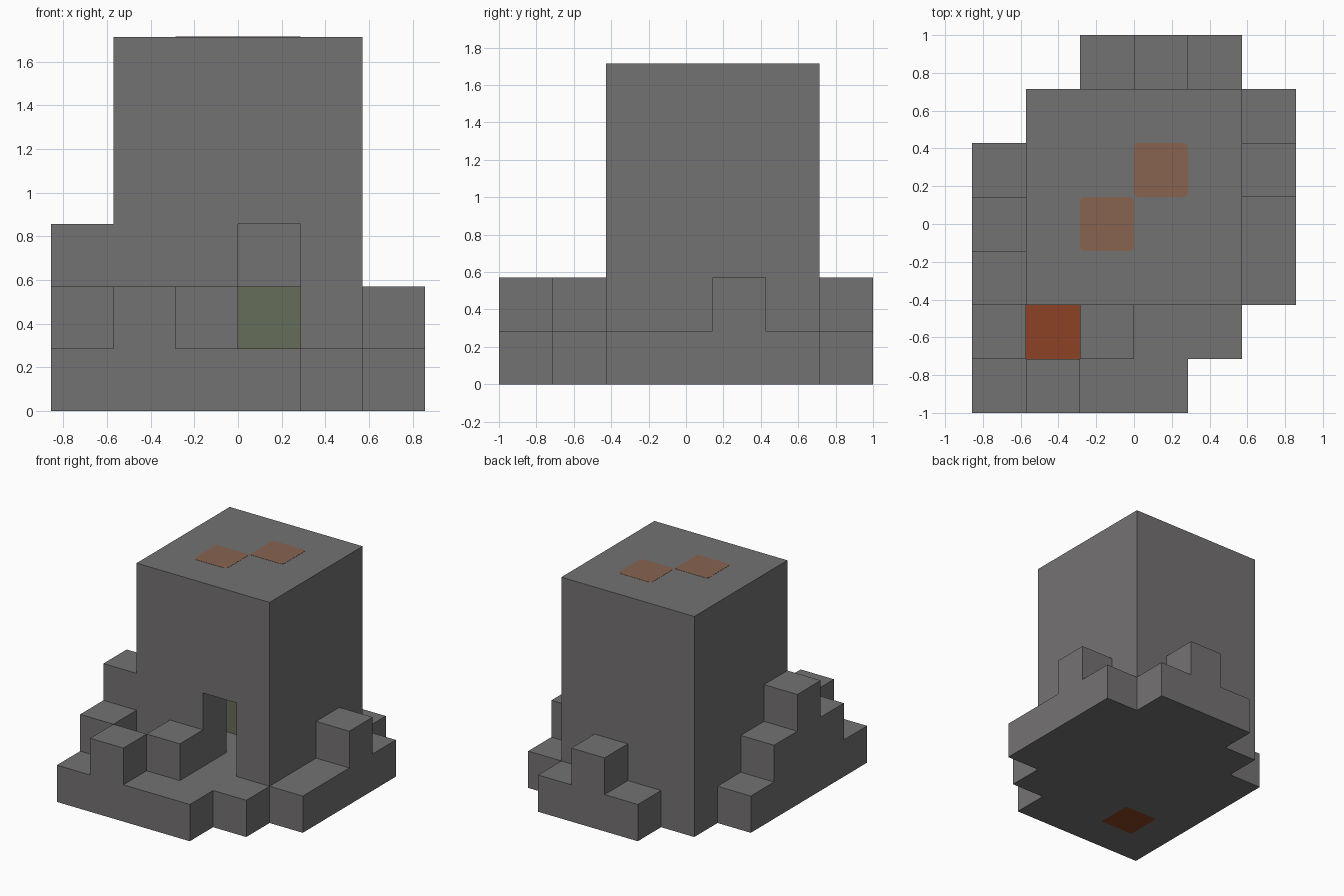
import bpy
import bmesh
from itertools import product
from mathutils import Vector

if "Cube" in bpy.data.objects:
    bpy.data.objects.remove(bpy.data.objects["Cube"], do_unlink=True)

U = 2 / 7                              # edge of one block
ORIGIN = Vector((-3 * U, -1.0, 0.0))   # corner of the block grid


def material(name, colour):
    m = bpy.data.materials.new(name)
    m.use_nodes = True
    m.diffuse_color = (*colour, 1)
    m.node_tree.nodes["Principled BSDF"].inputs["Base Color"].default_value = (*colour, 1)
    return m


stone = material("stone grey", (0.175, 0.168, 0.168))
lava = material("lava orange", (0.26, 0.054, 0.017))
ember = material("ember brown", (0.245, 0.126, 0.08))
moss = material("moss green", (0.133, 0.153, 0.098))


def cells(xs, ys, zs):
    return set(product(xs, ys, zs))


# Tower, with a room inside and a doorway in the front wall
room = cells((2, 3), (3, 4), (1, 2)) | cells((3,), (2,), (1, 2))
tower = cells(range(1, 5), range(2, 6), range(6)) - room

# Stepped rocks: block heights along each side of the tower
rows = {
    "front_rocks": [((i, 0), h) for i, h in enumerate((1, 2, 1, 1))]
                 + [((i, 1), h) for i, h in enumerate((2, 0, 2, 1, 1))],
    "right_rocks": [((0, j + 2), h) for j, h in enumerate((3, 2, 1))],
    "left_rocks": [((5, j + 2), h) for j, h in enumerate((1, 1, 2, 1))],
    "back_rocks": [((i + 2, 6), h) for i, h in enumerate((1, 2, 1))],
}
parts = {"tower": (tower, stone)}
for name, columns in rows.items():
    parts[name] = ({(i, j, k) for (i, j), h in columns for k in range(h)}, stone)

# Lava pool in the front rocks and mossy blocks at the back of the room
parts["lava_pool"] = (cells((1,), (1,), (0,)), lava)
parts["moss_blocks"] = (cells((2, 3), (4,), (1,)), moss)
solid = set().union(*(c for c, _ in parts.values()))


def finish(bm, name, mat):
    me = bpy.data.meshes.new(name)
    bm.to_mesh(me)
    bm.free()
    me.materials.append(mat)
    ob = bpy.data.objects.new(name, me)
    bpy.context.collection.objects.link(ob)


def build_blocks(name, blocks, mat):
    """Skin a set of blocks, leaving out faces buried against other blocks."""
    bm = bmesh.new()
    for cell in sorted(blocks):
        for axis, side in product(range(3), (0, 1)):
            near = list(cell)
            near[axis] += 2 * side - 1
            if tuple(near) in solid:
                continue
            a, b = (axis + 1) % 3, (axis + 2) % 3
            loop = [(0, 0), (1, 0), (1, 1), (0, 1)]
            verts = []
            for s, t in (loop if side else loop[::-1]):
                p = Vector(cell)
                p[axis] += side
                p[a] += s
                p[b] += t
                verts.append(bm.verts.new(ORIGIN + p * U))
            bm.faces.new(verts)
    bmesh.ops.remove_doubles(bm, verts=bm.verts, dist=0.001)
    finish(bm, name, mat)


for part, (blocks, mat) in parts.items():
    build_blocks(part, blocks, mat)


def build_plate(name, i, j, k, mat, thick=0.003, cut=0.015):
    """Thin square plate with clipped corners on top of a block level."""
    bm = bmesh.new()
    bmesh.ops.create_cube(bm, size=1)
    for v in bm.verts:
        v.co = ORIGIN + Vector((i + 0.5, j + 0.5, k)) * U + Vector(
            (v.co.x * U, v.co.y * U, v.co.z * thick))
    upright = [e for e in bm.edges
               if abs(e.verts[0].co.z - e.verts[1].co.z) > thick / 2]
    bmesh.ops.bevel(bm, geom=upright, offset=cut, segments=1, affect='EDGES')
    finish(bm, name, mat)


# Glowing patches on the tower roof
build_plate("roof_patch_front", 2, 3, 6, ember)
build_plate("roof_patch_back", 3, 4, 6, ember)
